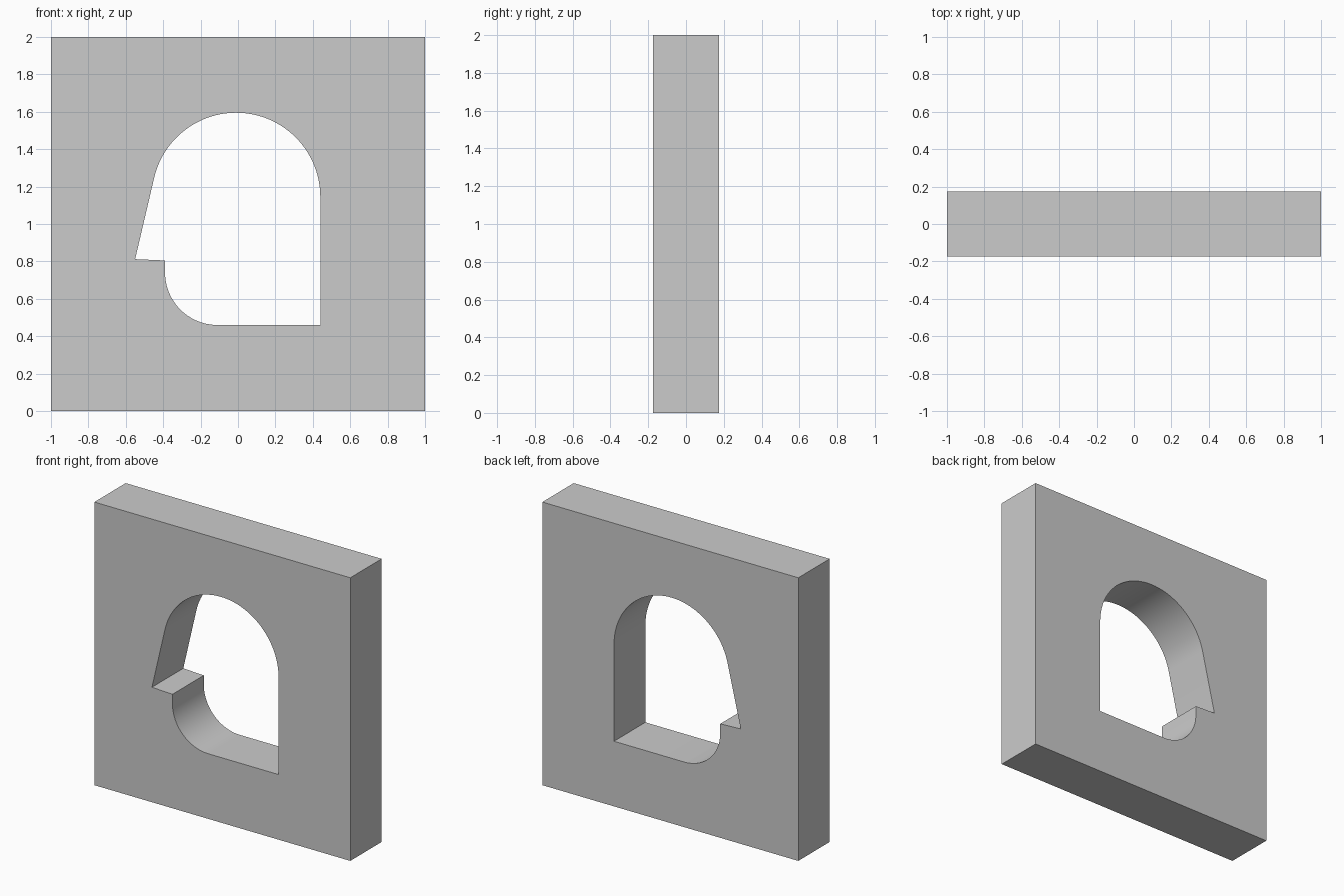
import bpy, bmesh
from math import sin, cos, radians

if "Cube" in bpy.data.objects:
    bpy.data.objects.remove(bpy.data.objects["Cube"])

DEPTH = 0.35


def arc(cx, cz, r, a0, a1, n):
    """Points on a circular arc, angles in degrees."""
    return [(cx + r * cos(radians(a0 + (a1 - a0) * i / n)),
             cz + r * sin(radians(a0 + (a1 - a0) * i / n))) for i in range(n + 1)]


# Outline of the square slab
outer = [(-1, 0), (1, 0), (1, 2), (-1, 2)]

# Outline of the opening: square corner, arched top, slanted side, ledge, rounded corner
opening = [(0.44, 0.46)]
opening += arc(-0.01, 1.145, 0.45, 0, 167, 48)
opening += [(-0.55, 0.812), (-0.39, 0.805)]
opening += arc(-0.11, 0.74, 0.28, 180, 270, 24)

# Fill between the outlines, then extrude through the thickness
bm = bmesh.new()
edges = []
for loop in (outer, opening):
    vs = [bm.verts.new((x, -DEPTH / 2, z)) for x, z in loop]
    edges += [bm.edges.new((vs[i - 1], vs[i])) for i in range(len(vs))]
bmesh.ops.triangle_fill(bm, edges=edges, use_beauty=True, use_dissolve=False)
ret = bmesh.ops.extrude_face_region(bm, geom=bm.faces[:], use_keep_orig=True)
new_verts = [g for g in ret["geom"] if isinstance(g, bmesh.types.BMVert)]
bmesh.ops.translate(bm, verts=new_verts, vec=(0, DEPTH, 0))
bmesh.ops.recalc_face_normals(bm, faces=bm.faces[:])

mesh = bpy.data.meshes.new("wall_panel")
bm.to_mesh(mesh)
bm.free()
panel = bpy.data.objects.new("wall_panel", mesh)
bpy.context.collection.objects.link(panel)

# Smooth curved reveals, sharp corners
bpy.context.view_layer.objects.active = panel
panel.select_set(True)
bpy.ops.object.shade_smooth_by_angle(angle=radians(30))
